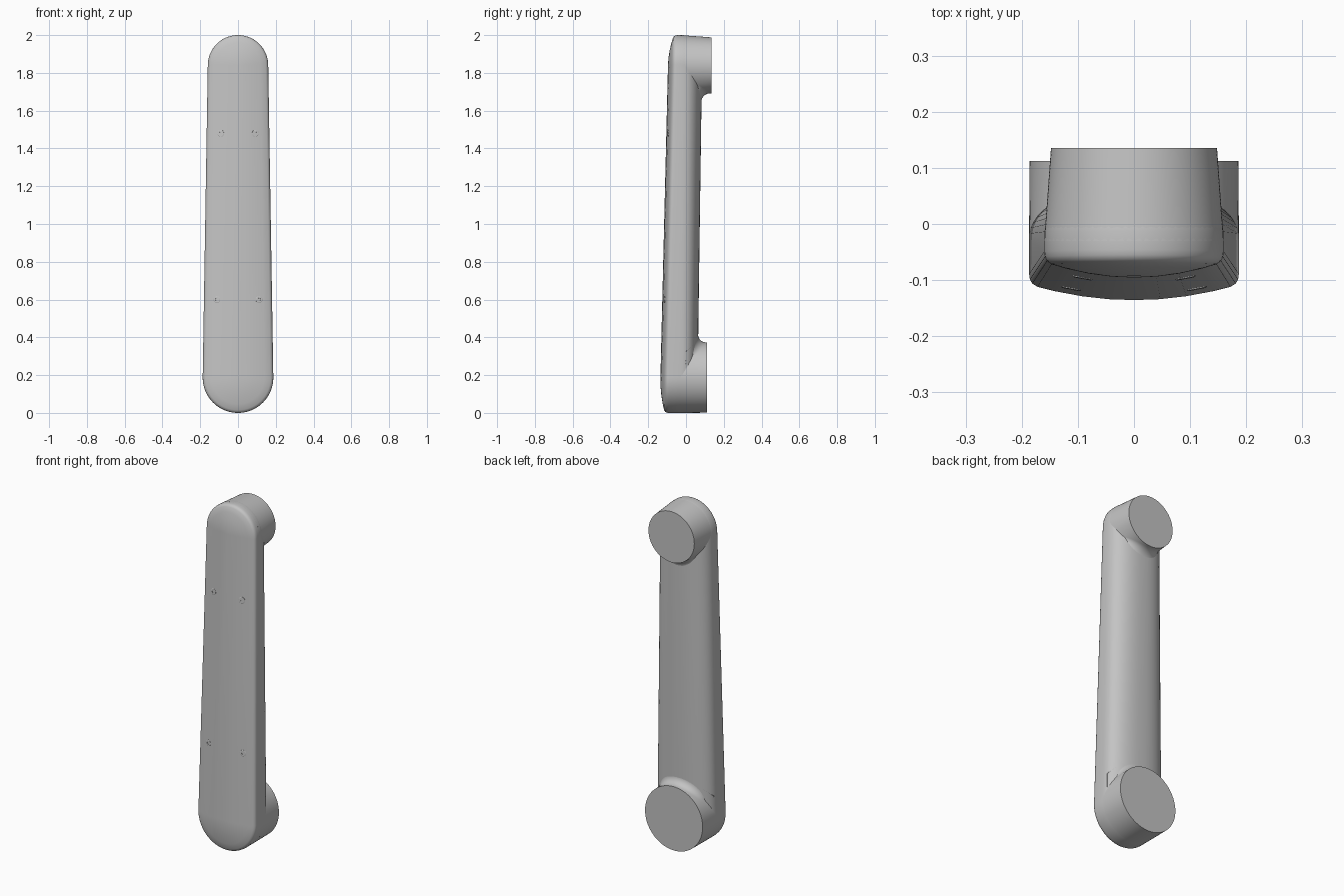
import bpy, bmesh
from math import sin, cos, pi, asin, radians
from mathutils import Vector, Matrix

cube = bpy.data.objects.get("Cube")
if cube:
    bpy.data.objects.remove(cube, do_unlink=True)

grey = bpy.data.materials.new("light_grey")
grey.use_nodes = True
colour = (0.55, 0.55, 0.55, 1)
grey.diffuse_color = colour
for node in grey.node_tree.nodes:
    if node.type == 'BSDF_PRINCIPLED':
        node.inputs["Base Color"].default_value = colour

Z_LOW, R_LOW = 0.187, 0.187     # wide end of the link
Z_TOP, R_TOP = 1.84, 0.16       # narrow end of the link
Y_SIDE = -0.03                  # depth where the back starts to round over
POWER = 2.4                     # squareness of the rounded back


def front_y(z, s):
    return -0.14 + 0.0242 * z + 0.028 * s * s


def back_y(z):
    return 0.059 + 0.014 * z


def finish(name, bm, angle=35):
    bmesh.ops.remove_doubles(bm, verts=bm.verts[:], dist=0.00005)
    bmesh.ops.recalc_face_normals(bm, faces=bm.faces[:])
    mesh = bpy.data.meshes.new(name)
    bm.to_mesh(mesh)
    bm.free()
    mesh.materials.append(grey)
    obj = bpy.data.objects.new(name, mesh)
    bpy.context.collection.objects.link(obj)
    bpy.ops.object.select_all(action='DESELECT')
    obj.select_set(True)
    bpy.context.view_layer.objects.active = obj
    bpy.ops.object.shade_smooth_by_angle(angle=radians(angle))
    return obj


def skin(bm, rings):
    """Bridge successive closed rings of points with quads."""
    loops = [[bm.verts.new(p) for p in ring] for ring in rings]
    for a, b in zip(loops, loops[1:]):
        n = len(a)
        for i in range(n):
            j = (i + 1) % n
            bm.faces.new((a[i], a[j], b[j], b[i]))
    return loops


# Link body: tapered stadium, crowned in front and rounded behind
def stadium(s, depth, steps=32):
    tilt = asin((R_LOW - R_TOP) / (Z_TOP - Z_LOW))
    ring = []
    for zc, r, start, end in ((Z_TOP, R_TOP, tilt, pi - tilt),
                              (Z_LOW, R_LOW, pi - tilt, 2 * pi + tilt)):
        for i in range(steps + 1):
            a = start + (end - start) * i / steps
            z = zc + r * s * sin(a)
            ring.append((r * s * cos(a), depth(z), z))
    return ring


rings = []
for s, drop in ((0, 0), (0.25, 0), (0.5, 0), (0.75, 0), (0.92, 0),
                (0.97, 0.003), (0.992, 0.009), (1, 0.018)):
    rings.append(stadium(s, lambda z: front_y(z, s) + drop))
for i in range(17):
    t = pi / 2 * i / 16
    s = max(0, cos(t)) ** (2 / POWER) if i < 16 else 0
    k = sin(t) ** (2 / POWER)
    rings.append(stadium(s, lambda z: Y_SIDE + (back_y(z) - Y_SIDE) * k))
bm = bmesh.new()
skin(bm, rings)
finish("link_body", bm)


# Joint bosses: round pads behind both ends, filleted into the shaft
def joint_boss(name, zc, r_base, r_end, y_end, side, fillet=0.042, n=96):
    rows = 8
    columns = []
    for i in range(n):
        a = 2 * pi * i / n
        sn, cs = sin(a), cos(a)
        f, base = 0, Y_SIDE
        if cs > 0:
            f = max(0, min(fillet, r_base * (0.97 / max(abs(sn), 0.01) - 1)))
            u = min(1, (r_base + f) * abs(sn) / r_base)
            z_foot = zc + side * (r_base + f) * cs
            height = back_y(z_foot) - Y_SIDE
            base += height * (1 - u ** POWER) ** (1 / POWER)
            base = max(Y_SIDE, base - 0.001)
        path = [(r_base, Y_SIDE)]
        for k in range(rows + 1):
            p = pi / 2 * k / rows
            y = base + f * (1 - cos(p))
            r = r_base + (r_end - r_base) * (y - Y_SIDE) / (y_end - Y_SIDE)
            path.append((r + f * (1 - sin(p)), y))
        path.append((r_end, y_end))
        columns.append([(r * sn, y, zc + side * r * cs) for r, y in path])
    bm = bmesh.new()
    loops = skin(bm, list(zip(*columns)))
    bm.faces.new(loops[0])
    bm.faces.new(loops[-1])
    finish(name, bm)


joint_boss("lower_joint_boss", Z_LOW, R_LOW, 0.186, 0.112, 1)
joint_boss("upper_joint_boss", Z_TOP, R_TOP, 0.148, 0.135, -1)


# Cover screws: low round heads with hexagonal sockets
def cover_screw(name, x, z):
    half = R_LOW + (R_TOP - R_LOW) * (z - Z_LOW) / (Z_TOP - Z_LOW)
    s = abs(x) / half
    slope = 0.056 * x / half ** 2
    normal = Vector((slope, -1, 0.0242)).normalized()
    bm = bmesh.new()
    outline = [(0.018, 24, -0.006), (0.018, 24, 0.001), (0.016, 24, 0.002),
               (0.008, 6, 0.002), (0.008, 6, -0.002)]
    rings = []
    for r, sides, h in outline:
        ring = []
        for i in range(24):
            a = 2 * pi * i / 24
            reach = r
            if sides == 6:
                reach = r * cos(pi / 6) / cos(a % (pi / 3) - pi / 6)
            ring.append((reach * cos(a), reach * sin(a), h))
        rings.append(ring)
    loops = skin(bm, rings)
    bm.faces.new(loops[0])
    bm.faces.new(loops[-1])
    place = Matrix.Translation((x, front_y(z, s), z))
    bm.transform(place @ normal.to_track_quat('Z', 'Y').to_matrix().to_4x4())
    finish(name, bm, 25)


for level, x, z in (("upper", 0.092, 1.48), ("lower", 0.112, 0.6)):
    cover_screw(level + "_left_screw", x, z)
    cover_screw(level + "_right_screw", -x, z)
